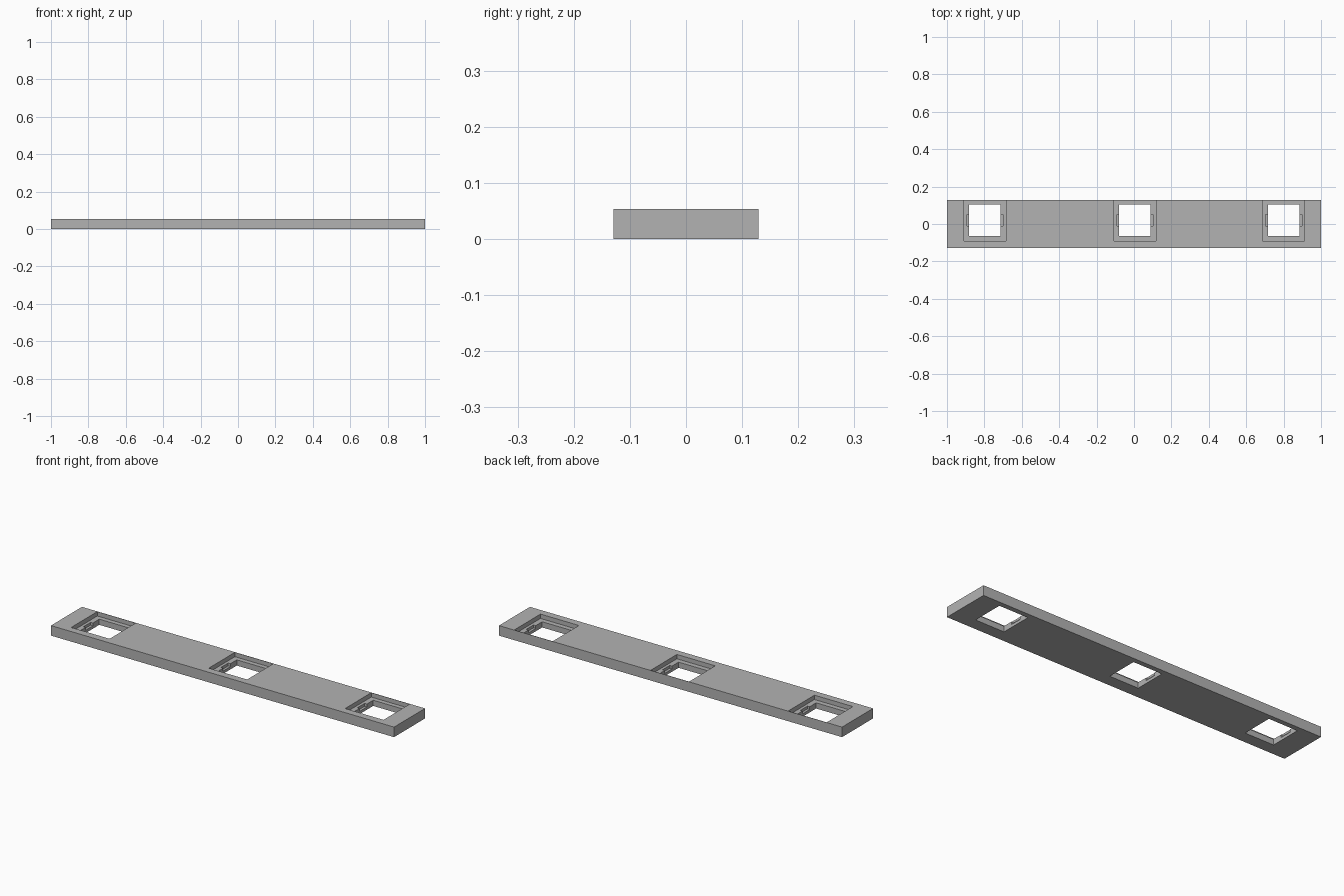
import bpy

cube = bpy.data.objects.get("Cube")
if cube:
    bpy.data.objects.remove(cube, do_unlink=True)

LENGTH, DEPTH, HEIGHT = 2.0, 0.258, 0.053
SHELF_Z = 0.030      # floor of each recess
NOTCH_Z = 0.015      # floor of each side notch

grey = bpy.data.materials.new("plain_grey")
grey.use_nodes = True
grey.diffuse_color = (0.45, 0.45, 0.45, 1)
grey.node_tree.nodes["Principled BSDF"].inputs["Base Color"].default_value = grey.diffuse_color


def box(name, x, y, z):
    """Box spanning the given (low, high) ranges."""
    ranges = (x, y, z)
    bpy.ops.mesh.primitive_cube_add(size=1, location=[(a + b) / 2 for a, b in ranges])
    obj = bpy.context.object
    obj.name = name
    obj.scale = [b - a for a, b in ranges]
    bpy.ops.object.transform_apply(location=True, rotation=False, scale=True)
    return obj


def cut(target, cutter):
    """Subtract the cutter from the target and discard it."""
    cutter.hide_render = True
    bpy.context.view_layer.objects.active = target
    mod = target.modifiers.new("cut", 'BOOLEAN')
    mod.operation = 'DIFFERENCE'
    mod.solver = 'EXACT'
    mod.object = cutter
    bpy.ops.object.modifier_apply(modifier=mod.name)
    bpy.data.objects.remove(cutter, do_unlink=True)


# Long mounting plate
plate = box("mounting_plate", (-LENGTH / 2, LENGTH / 2), (-DEPTH / 2, DEPTH / 2), (0, HEIGHT))
plate.data.materials.append(grey)

# Three sockets: square recess by the back edge, side notches, through hole
for cx in (-0.797, 0.005, 0.80):
    cut(plate, box("recess_cutter", (cx - 0.112, cx + 0.112), (-0.091, 0.127), (SHELF_Z, 0.1)))
    cut(plate, box("notch_cutter", (cx - 0.097, cx + 0.097), (-0.011, 0.050), (NOTCH_Z, 0.1)))
    cut(plate, box("hole_cutter", (cx - 0.084, cx + 0.084), (-0.065, 0.103), (-0.1, 0.1)))
